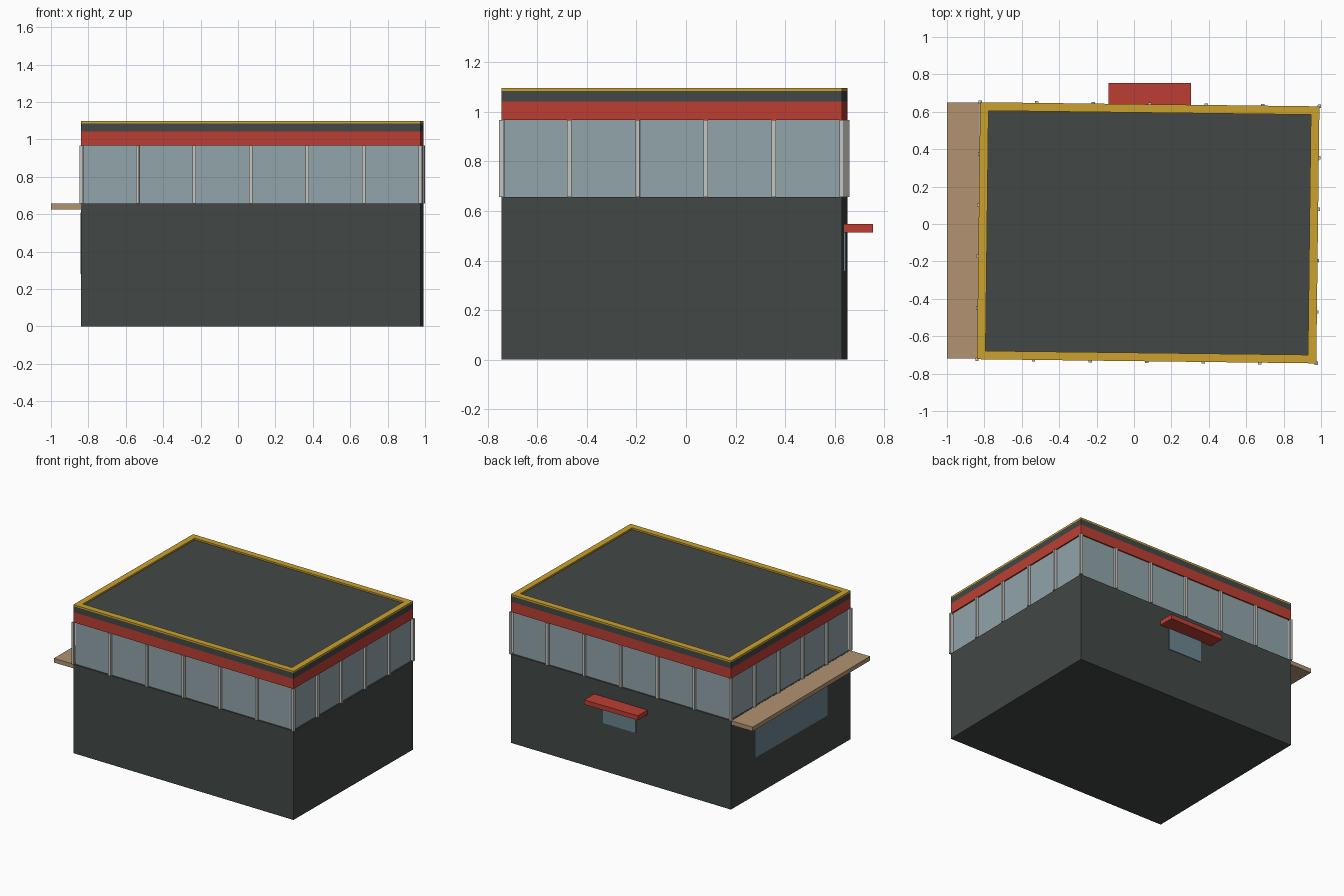
import bpy
import bmesh
from math import radians
from mathutils import Matrix, Vector

cube = bpy.data.objects.get("Cube")
if cube:
    bpy.data.objects.remove(cube, do_unlink=True)


def material(name, rgb):
    # sRGB bytes to linear values
    lin = [((c / 255 + 0.055) / 1.055) ** 2.4 for c in rgb] + [1.0]
    m = bpy.data.materials.new(name)
    m.use_nodes = True
    m.diffuse_color = lin
    m.node_tree.nodes["Principled BSDF"].inputs["Base Color"].default_value = lin
    return m


DARK = material("charcoal", (66, 72, 71))
GLASS = material("pale_glass", (146, 164, 169))
PANE = material("blue_glass", (108, 133, 143))
RED = material("red", (188, 63, 51))
GOLD = material("gold", (204, 162, 46))
TAN = material("tan_wood", (178, 147, 114))
FRAME = material("light_grey", (196, 196, 191))

# The building stands slightly turned on its plot
TURN = Matrix.Translation((0.076, -0.047, 0)) @ Matrix.Rotation(radians(-0.7), 4, "Z")
HX, HY = 0.907, 0.687


def boxes(name, mat, extents, frame=Matrix.Identity(4)):
    """One object made of boxes given as (low corner, high corner)."""
    bm = bmesh.new()
    for low, high in extents:
        low, high = Vector(low), Vector(high)
        place = Matrix.Translation((low + high) / 2) @ Matrix.Diagonal((*(high - low), 1))
        bmesh.ops.create_cube(bm, size=1, matrix=frame @ place)
    mesh = bpy.data.meshes.new(name)
    bm.to_mesh(mesh)
    bm.free()
    mesh.materials.append(mat)
    ob = bpy.data.objects.new(name, mesh)
    bpy.context.collection.objects.link(ob)
    return ob


def storey(name, mat, z0, z1, inset=0.0):
    x, y = HX - inset, HY - inset
    return boxes(name, mat, [((-x, -y, z0), (x, y, z1))], TURN)


# Stacked storeys and bands
storey("lower_walls", DARK, 0, 0.657)
storey("upper_glazing", GLASS, 0.657, 0.967, 0.01)
storey("red_band", RED, 0.967, 1.042)
storey("roof_slab", DARK, 1.042, 1.085)

# Gold roof trim, a mitre-free square ring
w = 0.045
storey_ring = [((-HX, s * HY - (w if s > 0 else 0), 1.085),
                (HX, s * HY + (w if s < 0 else 0), 1.097)) for s in (-1, 1)]
storey_ring += [((s * HX - (w if s > 0 else 0), w - HY, 1.085),
                 (s * HX + (w if s < 0 else 0), HY - w, 1.097)) for s in (-1, 1)]
boxes("roof_trim", GOLD, storey_ring, TURN)

# Window posts around the upper glazing
spots = {(-HX + 2 * HX * i / 6, s * HY) for i in range(7) for s in (-1, 1)}
spots |= {(s * HX, -HY + 2 * HY * i / 5) for i in range(1, 5) for s in (-1, 1)}
r = 0.009
boxes("window_posts", FRAME,
      [((x - r, y - r, 0.657), (x + r, y + r, 0.967)) for x, y in sorted(spots)], TURN)

# Serving side: wooden ledge over a wide window
boxes("side_ledge", TAN, [((-1, -0.72, 0.625), (-0.825, 0.65, 0.656))])
boxes("side_window", PANE, [((-HX - 0.005, -0.415, 0.28), (-HX + 0.003, 0.415, 0.61))], TURN)

# Back: small window under a red awning
boxes("back_window", PANE, [((-0.125, HY - 0.003, 0.355), (0.145, HY + 0.005, 0.52))], TURN)
boxes("back_awning", RED, [((-0.135, 0.625, 0.514), (0.305, 0.754, 0.548))])
